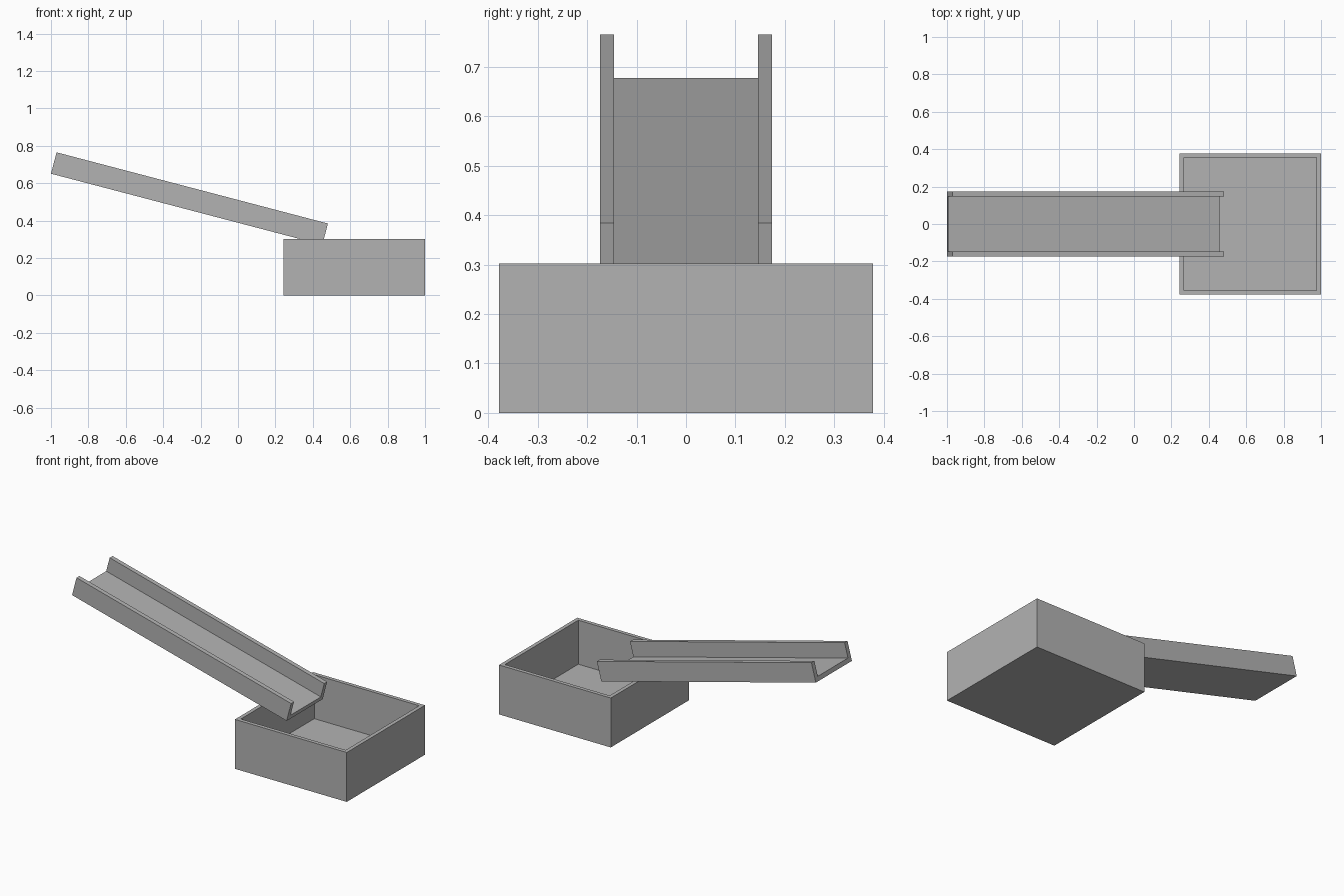
import bpy, bmesh, math
from mathutils import Matrix

cube = bpy.data.objects.get("Cube")
if cube:
    bpy.data.objects.remove(cube, do_unlink=True)

grey = bpy.data.materials.new("plain_grey")
grey.use_nodes = True
colour = (0.45, 0.45, 0.45, 1)
grey.diffuse_color = colour
grey.node_tree.nodes["Principled BSDF"].inputs["Base Color"].default_value = colour


def finish(name, bm):
    bmesh.ops.recalc_face_normals(bm, faces=bm.faces)
    mesh = bpy.data.meshes.new(name)
    bm.to_mesh(mesh)
    bm.free()
    mesh.materials.append(grey)
    obj = bpy.data.objects.new(name, mesh)
    bpy.context.collection.objects.link(obj)
    return obj


# Open square tray: inset the top of a block and sink it to the tray floor
side, height, wall = 0.756, 0.302, 0.033
bm = bmesh.new()
bmesh.ops.create_cube(bm, size=1)
bmesh.ops.scale(bm, vec=(side, side, height), verts=bm.verts)
bmesh.ops.translate(bm, vec=(1 - side / 2, 0, height / 2), verts=bm.verts)
top = max(bm.faces, key=lambda f: f.calc_center_median().z)
bmesh.ops.inset_region(bm, faces=[top], thickness=wall)
well = bmesh.ops.extrude_discrete_faces(bm, faces=[top])["faces"][0]
bmesh.ops.translate(bm, vec=(0, 0, wall - height), verts=well.verts)
finish("catch_tray", bm)

# Sloping chute: U-shaped profile extruded lengthwise, then tilted
half, inner, rim, floor, length = 0.174, 0.146, 0.118, 0.027, 1.5
right_half = [(half, rim), (inner, rim), (inner, floor)]
left_half = [(-y, z) for y, z in reversed(right_half)]
profile = right_half + left_half + [(-half, 0), (half, 0)]
bm = bmesh.new()
end = bm.faces.new([bm.verts.new((0, y, z)) for y, z in profile])
far_end = bmesh.ops.extrude_face_region(bm, geom=[end], use_keep_orig=True)["geom"]
far_verts = [v for v in far_end if isinstance(v, bmesh.types.BMVert)]
bmesh.ops.translate(bm, vec=(length, 0, 0), verts=far_verts)
tilt = Matrix.Translation((-1, 0, 0.651)) @ Matrix.Rotation(math.radians(14.7), 4, "Y")
bmesh.ops.transform(bm, matrix=tilt, verts=bm.verts)
finish("chute", bm)
